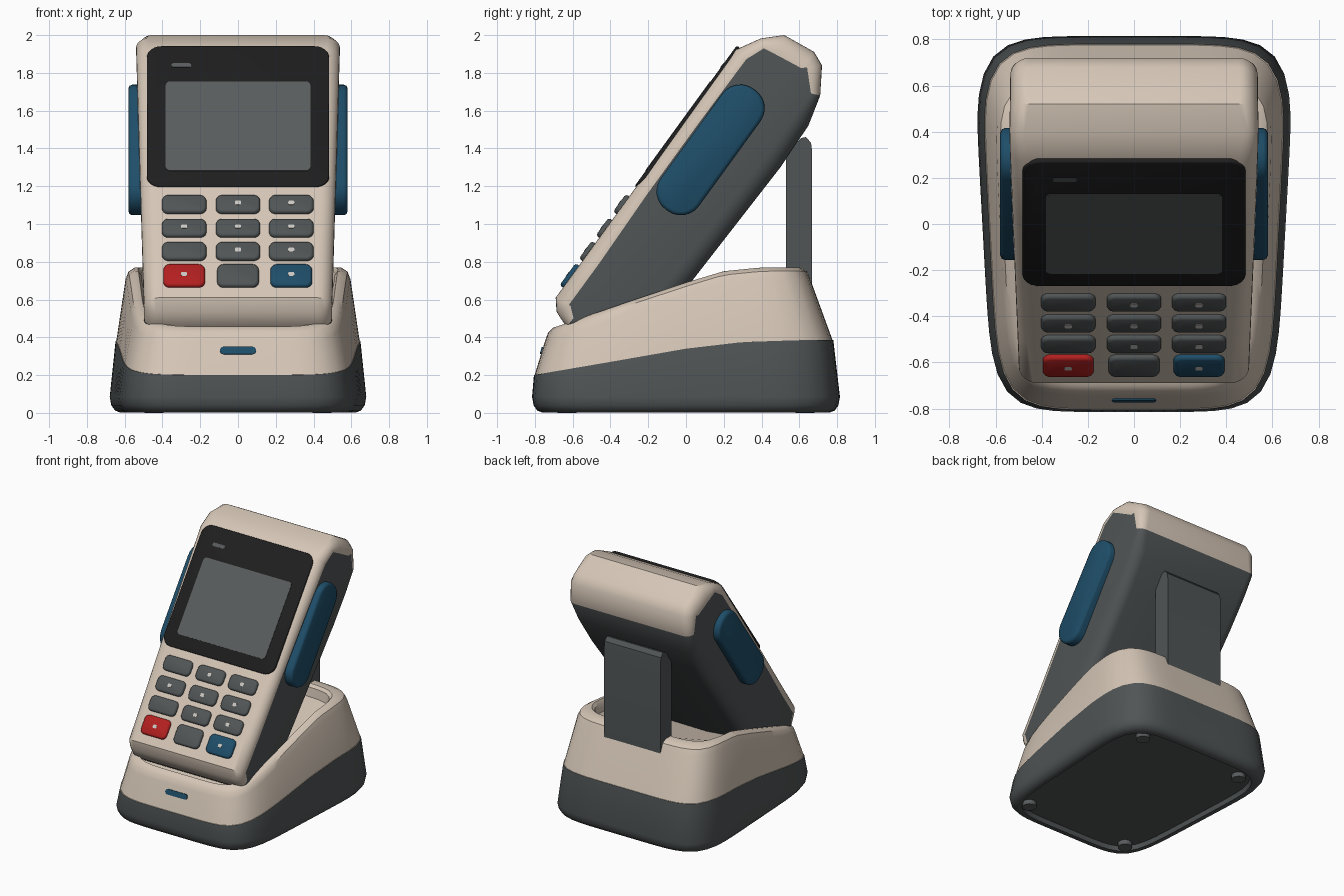
import bpy, bmesh
from math import sin, cos, pi, radians
from mathutils import Matrix, Vector

if "Cube" in bpy.data.objects:
    bpy.data.objects.remove(bpy.data.objects["Cube"], do_unlink=True)


def material(name, r, g, b):
    m = bpy.data.materials.new(name)
    m.use_nodes = True
    m.diffuse_color = (r, g, b, 1)
    m.node_tree.nodes["Principled BSDF"].inputs["Base Color"].default_value = (r, g, b, 1)
    return m


BEIGE = material("warm beige", .67, .57, .475)
GREY = material("dark grey", .08, .09, .092)
BLACK = material("bezel black", .013, .013, .013)
SCREEN = material("screen grey", .10, .108, .11)
BLUE = material("deep blue", .013, .075, .14)
RED = material("red", .45, .014, .014)
PALE = material("pale mark", .6, .58, .55)


def loft(name, rings, mats, rule=lambda level, seg: 0, cap_mats=(0, 0), angle=35):
    """Skin closed rings of points and cap both ends."""
    bm = bmesh.new()
    rows = [[bm.verts.new(p) for p in ring] for ring in rings]
    n = len(rows[0])
    for level, (a, b) in enumerate(zip(rows, rows[1:])):
        for i in range(n):
            j = (i + 1) % n
            bm.faces.new((a[i], a[j], b[j], b[i])).material_index = rule(level, i)
    bm.faces.new(rows[0][::-1]).material_index = cap_mats[0]
    bm.faces.new(rows[-1]).material_index = cap_mats[1]
    bmesh.ops.recalc_face_normals(bm, faces=bm.faces)
    mesh = bpy.data.meshes.new(name)
    bm.to_mesh(mesh)
    bm.free()
    for m in mats:
        mesh.materials.append(m)
    mesh.shade_smooth()
    mesh.set_sharp_from_angle(angle=radians(angle))
    ob = bpy.data.objects.new(name, mesh)
    bpy.context.collection.objects.link(ob)


def rounded(w, h, r, steps=6):
    """Outline of a rounded rectangle."""
    out = []
    for q, (sx, sy) in enumerate(((1, 1), (-1, 1), (-1, -1), (1, -1))):
        for k in range(steps + 1):
            a = (q + k / steps) * pi / 2
            out.append((sx * (w / 2 - r) + r * cos(a), sy * (h / 2 - r) + r * sin(a)))
    return out


def pad(name, frame, cx, cy, w, h, r, low, high, mat, bevel=0):
    """Rounded slab standing on a frame's XY plane."""
    layers = [(0, low), (0, high - bevel)]
    if bevel:
        layers += [(bevel * .3, high - bevel * .3), (bevel, high)]
    rings = [[frame @ Vector((cx + x, cy + y, z))
              for x, y in rounded(w - 2 * i, h - 2 * i, max(r - i, .002))] for i, z in layers]
    loft(name, rings, [mat], angle=50)


def frame_at(origin, x, y, z):
    m = Matrix((x, y, z)).transposed().to_4x4()
    m.translation = origin
    return m


def ramp(table, v):
    for (a, p), (b, q) in zip(table, table[1:]):
        if v <= b:
            return p + (q - p) * max(0, (v - a) / (b - a))
    return table[-1][1]


# Tilted frame lying on the terminal's front face
TILT = radians(54)
RIGHT = Vector((1, 0, 0))
UP = Vector((0, cos(TILT), sin(TILT)))
OUT = RIGHT.cross(UP)
FACE = frame_at((0, .015, 1.56), RIGHT, UP, OUT)

# Dock: rounded rings whose heights follow the seam and rim curves
SEAM = [(-.81, .2), (-.4, .27), (0, .34), (.3, .375), (.6, .385)]
RIM = [(-.72, .445), (-.3, .59), (0, .69), (.2, .75), (.4, .77), (.7, .77)]


def dock_ring(side, front, back, height, n=6, steps=72):
    ring = []
    for k in range(steps):
        c, s = cos(2 * pi * k / steps), sin(2 * pi * k / steps)
        rad = (abs(c) ** n + abs(s) ** n) ** (-1 / n)
        y = s * rad * (.815 - (back if s > 0 else front))
        x = c * rad * (.685 - side) * (.96 + .04 * min(1, y / .5))
        ring.append((x, y, height(y)))
    return ring


def flat(z):
    return lambda y: z


def below_rim(drop):
    return lambda y: ramp(RIM, y) - drop


def seam(y):
    return ramp(SEAM, y)


dock = [
    dock_ring(.085, .085, .085, flat(.035)),
    dock_ring(.075, .075, .075, flat(.002)),
    dock_ring(.055, .055, .055, flat(.002)),
    dock_ring(.028, .028, .028, flat(.012)),
    dock_ring(.008, .008, .008, flat(.04)),
    dock_ring(0, 0, 0, flat(.085)),
    dock_ring(.03, .01, .035, seam),
    dock_ring(.034, .014, .039, seam),
    dock_ring(.08, .07, .158, below_rim(.06)),
    dock_ring(.095, .085, .175, below_rim(.02)),
    dock_ring(.125, .11, .21, below_rim(0)),
    dock_ring(.145, .13, .27, below_rim(0)),
    dock_ring(.16, .14, .29, below_rim(.02)),
    dock_ring(.165, .15, .3, below_rim(.09)),
]
loft("dock", dock, [GREY, BEIGE], lambda level, i: int(level > 5), (0, 1))

# Feet under the dock
for sx in (-1, 1):
    for sy in (-1, 1):
        foot = frame_at((sx * .445, sy * .63, 0), RIGHT, Vector((0, 1, 0)), Vector((0, 0, 1)))
        pad("foot", foot, 0, 0, .1, .1, .0499, 0, .05, SCREEN)

# Status light on the dock front
lean = Vector((0, .27, .96)).normalized()
wall = frame_at((0, -.764, .33), RIGHT, lean, RIGHT.cross(lean))
pad("status_light", wall, 0, 0, .19, .04, .019, -.02, .005, BLUE)

# Upright support behind the terminal
support = [(.53, .55), (.53, 1.365), (.575, 1.42), (.61, 1.455), (.635, 1.46),
           (.662, 1.43), (.668, 1.38), (.668, .55)]
loft("back_support", [[(x, y, z) for y, z in support] for x in (-.245, .245)], [GREY])

# Terminal body: side profile as (along face, depth, edge rounding)
profile = [(-1.183, -.012, .08), (-.9, -.012, .08), (-.45, -.012, .07), (0, -.012, .07),
           (.44, -.012, .075), (.566, .06, .055), (.653, .15, .115), (.674, .33, .11),
           (.641, .406, .08), (.506, .492, .05), (.341, .535, .09), (.075, .545, .1),
           (-.69, .52, .1), (-1.12, .5, .1), (-1.26, .38, .08), (-1.275, .125, .06),
           (-1.241, .036, .08)]


def body_ring(turn, side):
    ring = []
    for i, (s, d, r) in enumerate(profile):
        before, after = profile[i - 1], profile[(i + 1) % len(profile)]
        inward = Vector((before[1] - after[1], after[0] - before[0])).normalized()
        inset = r * (1 - sin(turn))
        p = FACE @ Vector((0, s + inward.x * inset, -(d + inward.y * inset)))
        half = .497 + .045 * (p.z - .5) / 1.5
        ring.append((side * (half - min(r + .01, .085) * (1 - cos(turn))), p.y, p.z))
    return ring


def body_colour(level, i):
    a, b = profile[i], profile[(i + 1) % len(profile)]
    return int(max(a[1], b[1]) > .36 and min(a[0], b[0]) < .45)


turns = [k / 6 * pi / 2 for k in range(7)]
body = [body_ring(t, 1) for t in turns] + [body_ring(t, -1) for t in turns[::-1]]
loft("terminal_body", body, [BEIGE, GREY], body_colour, (1, 1))

# Side grips
for side in (-1, 1):
    grip = frame_at((side * .52, .13, 1.392), OUT * -side, UP, RIGHT * side)
    pad("side_grip", grip, 0, 0, .25, .79, .118, -.04, .06, BLUE, .02)

# Display
pad("bezel", FACE, 0, 0, .965, .92, .075, -.03, .021, BLACK, .008)
pad("screen", FACE, 0, -.068, .765, .585, .025, .01, .024, SCREEN)
pad("indicator", FACE, -.3, .33, .105, .026, .012, .01, .024, SCREEN)

# Keypad
UNMARKED = {(0, 0), (2, 0), (3, 1)}
for row, s in enumerate((-.578, -.733, -.885, -1.045)):
    for col, x in enumerate((-.285, 0, .282)):
        last = row == 3
        colour = (RED, GREY, BLUE)[col] if last else GREY
        pad("key", FACE, x, s, .22 if last else .235, .145 if last else .115,
            .035, -.03, .034, colour, .014)
        if (row, col) not in UNMARKED:
            pad("key_mark", FACE, x, s, .032, .026, .008, .03, .036, PALE)
